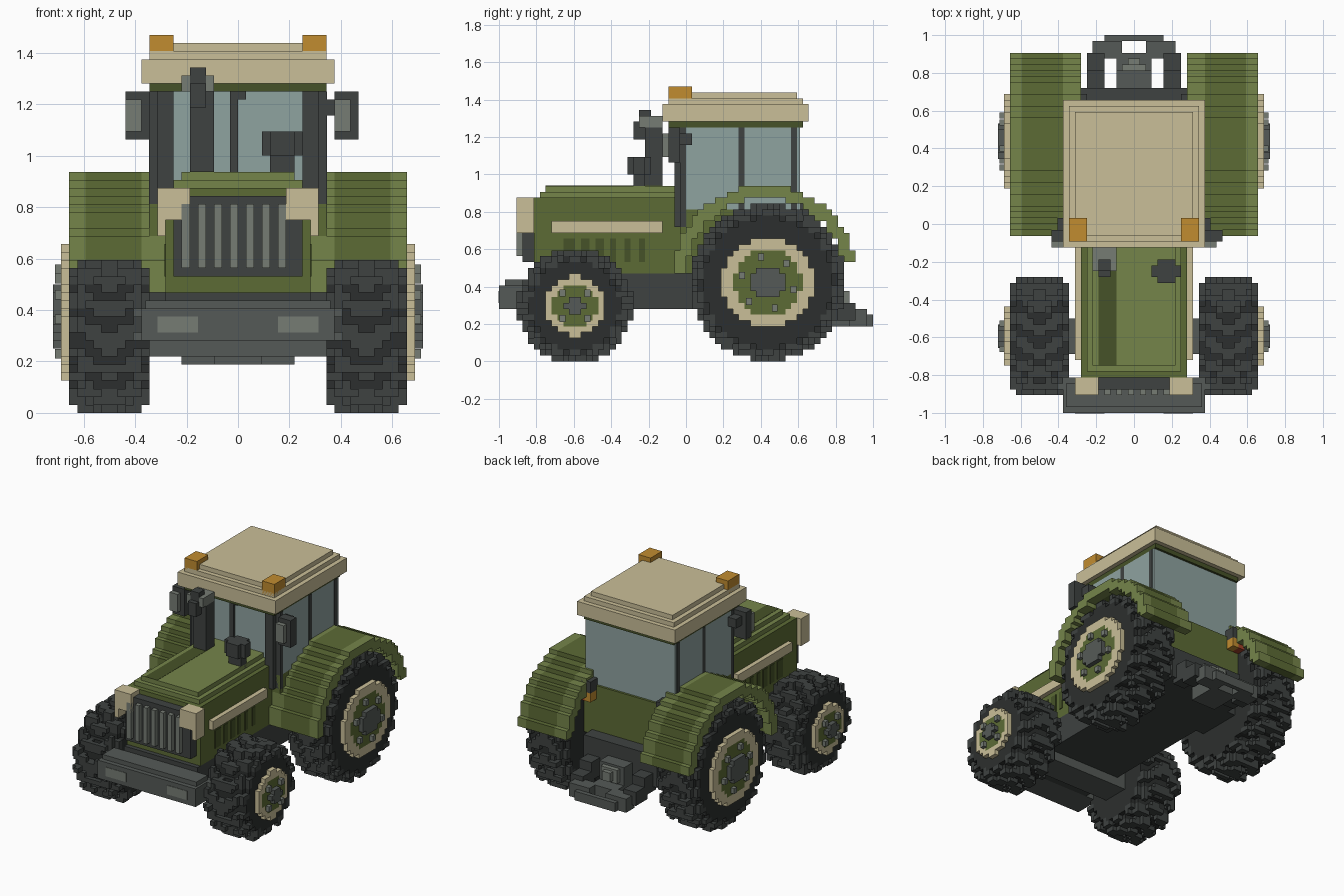
import bpy, bmesh, math

if "Cube" in bpy.data.objects:
    bpy.data.objects.remove(bpy.data.objects["Cube"])

V = 1 / 32  # one voxel; all sizes below are in voxels
HEX = dict(green="5c6b35", light="75854a", deep="465228", cream="cabf98", dark="3e4241",
           tyre="2c2f2e", grey="555a57", pale="767c74", glass="8fa3a0", amber="c18c30", red="a04028")


def material(col):
    m = bpy.data.materials.get(col)
    if not m:
        m = bpy.data.materials.new(col)
        rgb = [int(HEX[col][i:i + 2], 16) / 255 for i in (0, 2, 4)]
        m.diffuse_color = [((c + .055) / 1.055) ** 2.4 if c > .04 else c / 12.92 for c in rgb] + [1]
        m.use_nodes = True
        m.node_tree.nodes["Principled BSDF"].inputs["Base Color"].default_value = m.diffuse_color
    return m


def finish(name, col, bm):
    bmesh.ops.scale(bm, vec=(V, V, V), verts=bm.verts)
    bmesh.ops.recalc_face_normals(bm, faces=bm.faces)
    me = bpy.data.meshes.new(name)
    bm.to_mesh(me)
    bm.free()
    me.materials.append(material(col))
    bpy.context.collection.objects.link(bpy.data.objects.new(name, me))


def boxes(name, col, *items, mirror=False):
    """Boxes given as x0, x1, y0, y1, z0, z1."""
    bm = bmesh.new()
    items = list(items)
    if mirror:
        items += [(-b[1], -b[0], *b[2:]) for b in items]
    for x0, x1, y0, y1, z0, z1 in items:
        vs = bmesh.ops.create_cube(bm, size=1)["verts"]
        bmesh.ops.scale(bm, vec=(x1 - x0, y1 - y0, z1 - z0), verts=vs)
        bmesh.ops.translate(bm, vec=((x0 + x1) / 2, (y0 + y1) / 2, (z0 + z1) / 2), verts=vs)
    finish(name, col, bm)


def voxels(name, col, cells):
    """Outer skin of a set of unit cells, on both sides of the tractor."""
    cells = set(cells)
    cells |= {(-x - 1, y, z) for x, y, z in cells}
    bm, seen = bmesh.new(), {}

    def vert(p):
        if p not in seen:
            seen[p] = bm.verts.new(p)
        return seen[p]
    for c in cells:
        for ax in range(3):
            for s in (0, 1):
                n = list(c)
                n[ax] += 2 * s - 1
                if tuple(n) in cells:
                    continue
                quad = []
                for a, b in ((0, 0), (1, 0), (1, 1), (0, 1)):
                    p = list(c)
                    p[ax] += s
                    p[(ax + 1) % 3] += a
                    p[(ax + 2) % 3] += b
                    quad.append(vert(tuple(p)))
                try:
                    bm.faces.new(quad if s else quad[::-1])
                except ValueError:
                    pass
    finish(name, col, bm)


def disc(cy, cz, r1, r0=-1):
    """Cells (y, z) whose centre lies between two radii."""
    n = int(r1) + 2
    for y in range(int(cy) - n, int(cy) + n):
        for z in range(int(cz) - n, int(cz) + n):
            if r0 < math.hypot(y + .5 - cy, z + .5 - cz) <= r1:
                yield y, z


def wheel(name, cy, cz, r, rim, face, hub, lugs, bolts):
    core = [(x, y, z) for x in range(11, 21)
            for y, z in disc(cy, cz, r - (2.2 if x in (11, 20) else 1.6))]
    tread = []
    for x in range(11, 21):
        for y, z in disc(cy, cz, r - (1 if x in (11, 20) else 0), r - 2.3):
            a = math.atan2(z + .5 - cz, y + .5 - cy) / math.tau * lugs
            if (a + abs(x - 15.5) * .16) % 1 < .55:
                tread.append((x, y, z))
    voxels(name + "_tyre", "tyre", core)
    voxels(name + "_tread", "dark", tread)
    voxels(name + "_rim", "cream", [(21, y, z) for y, z in disc(cy, cz, rim, face)])
    voxels(name + "_wheel_face", "green", [(21, y, z) for y, z in disc(cy, cz, face)])
    voxels(name + "_hub", "grey", [(x, y, z) for x in (21, 22) for y, z in disc(cy, cz, hub)])
    d = (face + hub) / 2 + .3
    boxes(name + "_bolts", "pale", *[
        (21, 22.8, cy + d * math.cos(a) - .5, cy + d * math.cos(a) + .5,
         cz + d * math.sin(a) - .6, cz + d * math.sin(a) + .6)
        for a in (i * math.tau / bolts + (.52 if bolts == 8 else .785) for i in range(bolts))], mirror=True)


# Wheels and fenders
wheel("rear", 14, 13.5, 13.4, 7.8, 5.8, 2.7, 18, 6)
wheel("front", -19, 9.5, 9.8, 5.2, 3.8, 1.7, 14, 4)
arch = [(y, z) for y, z in disc(13.5, 14.3, 15.8, 13.6) if z >= 15 + (2 if y > 13 else 0)]
voxels("fender", "green", [(x, y, z) for x in range(12, 19) for y, z in arch])
voxels("fender_edge", "light", [(x, y, z) for x in (9, 10, 11, 19, 20) for y, z in arch])

# Chassis and axles
boxes("chassis", "dark", (-9, 9, -27, 23, 9, 15))
boxes("front_axle", "grey", (-13, 13, -22, -16, 7, 12))
boxes("rear_axle", "dark", (-12, 12, 9, 19, 9, 17))
boxes("front_bumper", "grey", (-12, 12, -32, -28, 9, 13), (-11.5, 11.5, -31, -27, 13, 14),
      (-13, 13, -28, -26, 9, 13))
boxes("bumper_panels", "pale", (5, 10, -32.1, -31, 10, 12), mirror=True)

# Hood with grille, lamps and side trim
boxes("hood", "green", (-9, 9, -26, -1, 15, 28))
boxes("hood_top", "light", (-8, 8, -25, -1, 28, 29), (-7, 7, -24, -1, 29, 30))
boxes("hood_stripe", "deep", (-6, -3, -24, -4, 29.5, 30.05))
boxes("side_trim", "cream", (9, 10, -23, -4, 22, 24), mirror=True)
boxes("side_vents", "deep", *[(9, 9.15, y, y + w, 17, 21) for y, w in
      ((-21, 2), (-18, 1.5), (-15.5, 1.5), (-13, 1), (-10.5, 1), (-8, 1))], mirror=True)
boxes("grille", "dark", (-8, 8, -28, -26, 17, 27))
boxes("grille_bars", "pale", *[(x, x + 1, -29, -28, 18, 26) for x in range(-7, 7, 2)])
boxes("headlamps", "cream", (6, 10, -29, -26, 24, 28), (9, 10, -29, -26, 22, 24), mirror=True)

# Exhaust and air intake
boxes("exhaust", "dark", (-6, -3, -7, -4, 29, 40), (-6, -4, -8, -6, 39, 43), (-6, -4, -9, -7, 38, 41))
boxes("exhaust_cap", "pale", (-7, -3, -8, -4, 40, 42))
boxes("air_intake", "dark", (3, 8, -9, -7, 32, 35), (4, 7, -10, -6, 32, 35), (4, 7, -9, -7, 29, 32))

# Cab
boxes("cab_body", "green", (-11, 11, -1, 20, 15, 26))
boxes("cab_glass", "glass", (-11, 11, 0, 19.5, 26, 40), (-9, 9, -1, 0, 28, 40))
boxes("cab_pillars", "dark", (8, 10, -2, 0, 23, 40), (10, 11.1, -1, 0, 23, 40),
      (10, 11.1, 9, 10, 26, 40), (10, 11.1, 18, 19, 26, 40), mirror=True)
boxes("window_bar", "dark", (-1, 0, -1.5, 0, 29, 40), (-1, 1, -1.5, 0, 39, 40))
boxes("roof_band", "deep", (-11, 11, -3, 20, 40, 41))
boxes("roof", "cream", (-12, 12, -4, 21, 41, 44), (-11, 11, -3, 20, 44, 45), (-10, 10, -2, 19, 45, 46))
boxes("beacons", "amber", (8, 11, -3, 1, 44, 47), mirror=True)

# Mirrors and tail lamps
boxes("mirror_frames", "dark", (12, 15, -3, -1, 34, 40), (-14, -11, -3, -1, 34, 40),
      (10, 13, -1, 1, 37, 39), (-13, -10, -1, 1, 37, 39))
boxes("mirror_faces", "pale", (12, 14, -4, -3, 35, 39), (-14, -12, -4, -3, 35, 39))
boxes("tail_lamp_housing", "dark", (8, 11, 19.5, 22, 25, 27.5), mirror=True)
boxes("tail_lamp_red", "red", (9.5, 11, 19.5, 22, 23, 25), mirror=True)
boxes("tail_lamp_amber", "amber", (8, 9.5, 19.5, 22, 23, 25), mirror=True)

# Rear hitch
boxes("rear_plate", "dark", (-9, 9, 20, 23, 9, 16))
boxes("hitch_arms", "dark", (5, 8, 22, 26, 8, 12), (5, 8, 25, 29, 7, 10), mirror=True)
boxes("hitch_bar", "grey", (-5, 5, 31, 32, 6, 8), (-7, 7, 28, 29, 6, 9), (-5, -2, 29, 31, 6, 9),
      (2, 5, 29, 31, 6, 9), (-7, -5, 28, 31, 6, 9), (5, 7, 28, 31, 6, 9))
boxes("hitch_gearbox", "grey", (-3, 3, 22, 29, 6, 9), (-3, 3, 22, 26, 9, 13))
boxes("drive_shaft", "pale", (-1, 1, 26, 28, 10, 12), (-2, 2, 25, 27, 9.5, 12.5))
